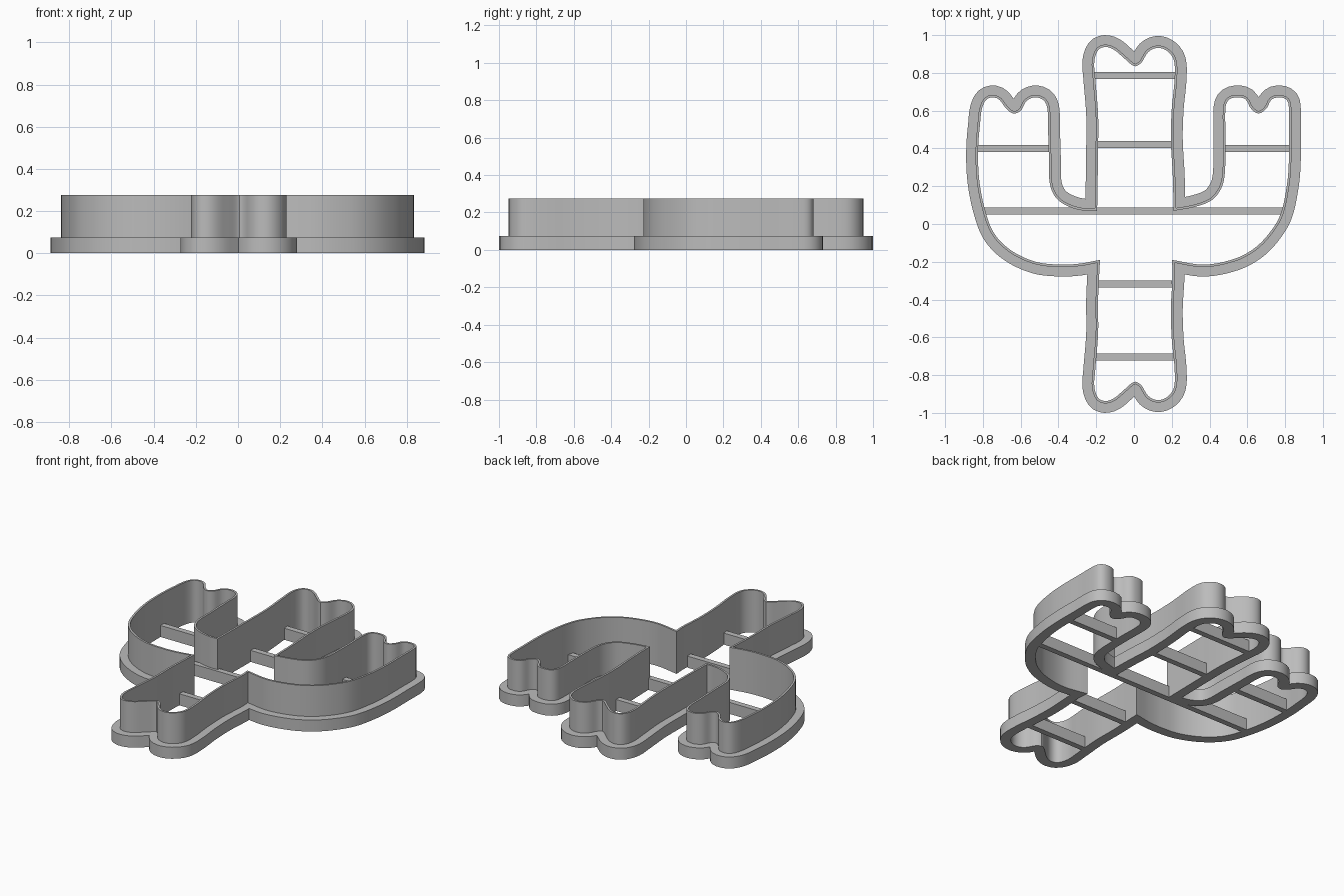
import bpy, bmesh
from mathutils import Vector, geometry, kdtree

old = bpy.data.objects.get("Cube")
if old:
    bpy.data.objects.remove(old)

WALL, FLANGE = 0.013, 0.063        # outward offsets from the inner outline
TOP, BASE = 0.275, 0.075           # heights of blade and base
STEP = 0.015

grey = bpy.data.materials.new("plain_grey")
grey.use_nodes = True
colour = (0.5, 0.5, 0.5, 1)
grey.diffuse_color = colour
grey.node_tree.nodes["Principled BSDF"].inputs["Base Color"].default_value = colour

# Inner outline in hundredths, clockwise
trunk = [(-19.5, 7), (-19, 40), (-19, 58), (-20.5, 77), (-21, 86), (-19, 92),
         (-15.5, 93.7), (-11, 92.5), (-5.5, 88), (-1.5, 84.5), (1, 83.5), (4, 85.5),
         (7.5, 91), (12, 93.2), (17, 92), (21, 87), (21.5, 77), (20, 61),
         (19.5, 45), (20.5, 26), (21, 7)]
left_arm = [(21, 7), (32, 9), (41, 12.5), (46, 18.5), (48, 26), (48.5, 45), (48.5, 62),
            (50.5, 66), (55, 67), (59, 66), (62, 61), (66, 58.5), (70, 61), (73, 66),
            (77.5, 67), (81, 65.5), (82, 61), (82, 50), (82, 34), (81, 21), (77.5, 5),
            (71.5, -5), (63.5, -13), (53, -18.5), (37, -21.5), (20, -19)]
right_arm = [(-18, -19), (-29, -21), (-39, -21.5), (-52, -20), (-65, -14), (-74, -5),
             (-79, 8), (-82, 24), (-82.5, 40), (-81.5, 53), (-80.5, 61), (-78, 66),
             (-74, 67), (-71, 65.5), (-68, 61.5), (-64, 58.5), (-60, 60), (-57, 65),
             (-53, 67), (-48.5, 66), (-46, 62), (-45.5, 50), (-45, 34), (-44.5, 21),
             (-41, 13.5), (-34, 9), (-26, 7), (-19.5, 7)]
lower_trunk = [left_arm[-1]] + [(x, -y) for x, y in trunk[-2:0:-1]] + [right_arm[0]]


def spline(points):
    """Evenly stepped smooth curve through the points, without its last point."""
    p = [Vector((x, y, 0)) / 100 for x, y in points]
    p = [p[0]] + p + [p[-1]]
    out = []
    for a, b, c, d in zip(p, p[1:], p[2:], p[3:]):
        n = max(2, round((c - b).length / STEP))
        # limited tangents keep uneven spacing from overshooting
        size = (c - b).length
        m0 = (c - a).normalized() * size
        m1 = (d - b).normalized() * size
        for i in range(n):
            t = i / n
            s = t * t * (3 - 2 * t)
            out.append(b.lerp(c, s) + m0 * (t * (1 - t) ** 2) - m1 * (t * t * (1 - t)))
    return out


path = [v for piece in (trunk, left_arm, lower_trunk, right_arm) for v in spline(piece)]
count = len(path)
tree = kdtree.KDTree(count)
for i, v in enumerate(path):
    tree.insert(v, i)
tree.balance()
tangents = [(path[(i + 1) % count] - path[i - 1]).normalized() for i in range(count)]


def offset(distance):
    """Outward offset; overlapping stretches collapse into one crossing point."""
    raw = [v + Vector((-t.y, t.x, 0)) * distance for v, t in zip(path, tangents)]
    keep = [tree.find(v)[2] > distance * 0.98 for v in raw]
    out = []
    for i in range(count):
        if keep[i]:
            out.append(raw[i])
            continue
        a, b = i, i
        while not keep[a % count]:
            a -= 1
        while not keep[b % count]:
            b += 1
        a, b = a % count, b % count
        point = (raw[a] + raw[b]) / 2
        hit = geometry.intersect_line_line(raw[a], raw[a] + tangents[a],
                                           raw[b], raw[b] + tangents[b])
        if hit and (hit[0] - point).length < 0.03:
            point = hit[0]
        out.append(point)
    return out


def finish(name, bm):
    bmesh.ops.recalc_face_normals(bm, faces=bm.faces)
    mesh = bpy.data.meshes.new(name)
    bm.to_mesh(mesh)
    bm.free()
    mesh.materials.append(grey)
    obj = bpy.data.objects.new(name, mesh)
    bpy.context.collection.objects.link(obj)
    return obj


# Blade and base flange: one stepped section swept round the outline
blade, rim = offset(WALL), offset(FLANGE)
section = [(path, 0), (path, TOP), (blade, TOP), (blade, BASE), (rim, BASE), (rim, 0)]
bm = bmesh.new()
loops = [[bm.verts.new((v.x, v.y, z)) for v in loop] for loop, z in section]
for k, loop in enumerate(loops):
    following = loops[(k + 1) % len(loops)]
    for i in range(count):
        j = (i + 1) % count
        bm.faces.new((loop[i], loop[j], following[j], following[i]))
bmesh.ops.remove_doubles(bm, verts=bm.verts, dist=0.0002)
body = finish("cutter_wall", bm)
bpy.ops.object.select_all(action="DESELECT")
body.select_set(True)
bpy.context.view_layer.objects.active = body
bpy.ops.object.shade_smooth_by_angle(angle=0.6)

# Cross braces between the walls: left end, right end, y
braces = {
    "upper_trunk_brace": (-0.21, 0.22, 0.787),
    "middle_trunk_brace": (-0.195, 0.2, 0.42),
    "right_arm_brace": (-0.83, -0.45, 0.40),
    "left_arm_brace": (0.48, 0.825, 0.40),
    "main_brace": (-0.795, 0.79, 0.07),
    "lower_trunk_brace": (-0.195, 0.2, -0.317),
    "bottom_trunk_brace": (-0.205, 0.215, -0.703),
}
for name, (x0, x1, y) in braces.items():
    bm = bmesh.new()
    bmesh.ops.create_cube(bm, size=1)
    bmesh.ops.scale(bm, vec=(x1 - x0, 0.037, BASE), verts=bm.verts)
    bmesh.ops.translate(bm, vec=((x0 + x1) / 2, y, BASE / 2), verts=bm.verts)
    finish(name, bm)
